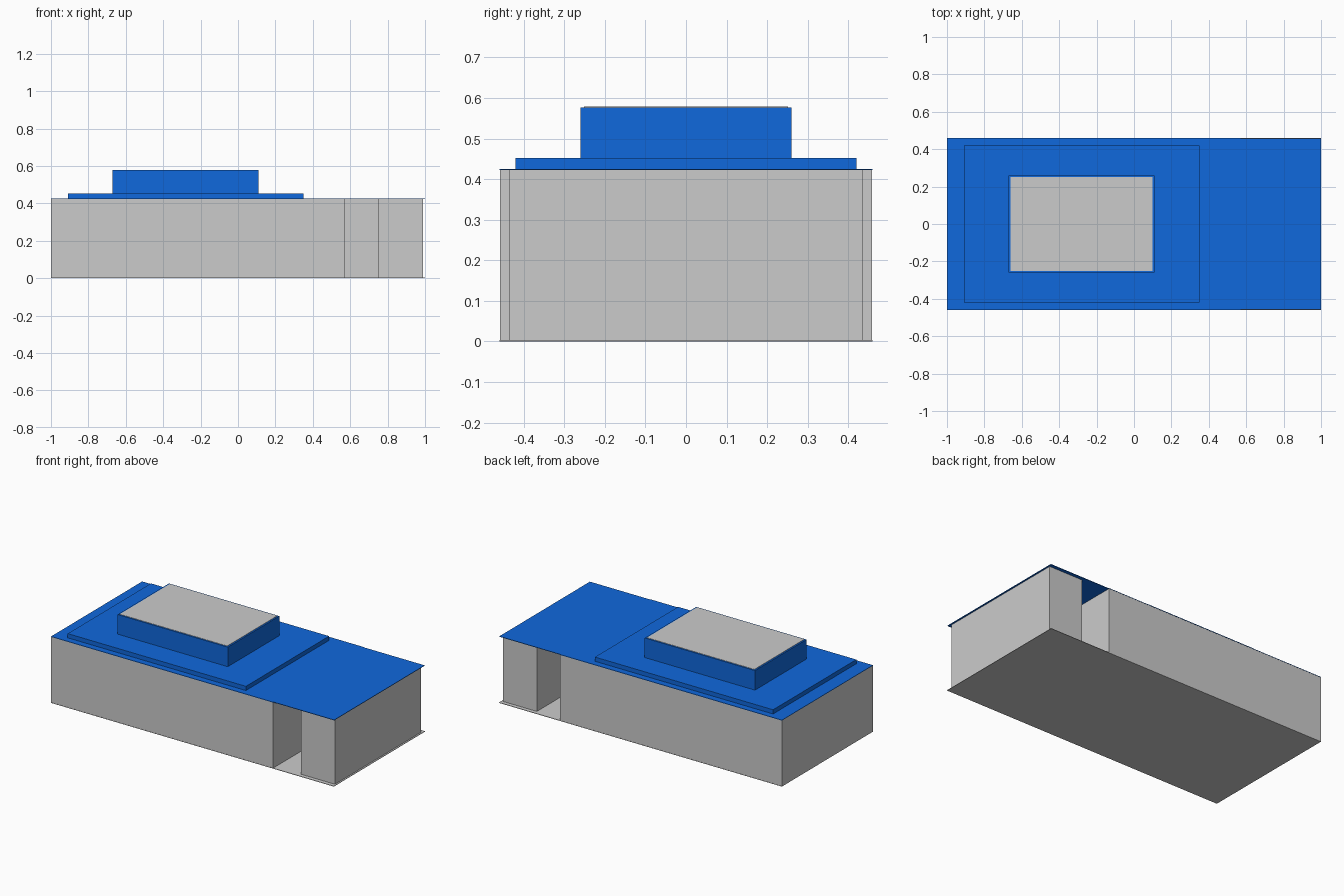
import bpy, bmesh
from mathutils import Vector

if "Cube" in bpy.data.objects:
    bpy.data.objects.remove(bpy.data.objects["Cube"])

blue = bpy.data.materials.new("blue_roof")
blue.diffuse_color = (0.005, 0.14, 0.72, 1)
blue.use_nodes = True
blue.node_tree.nodes["Principled BSDF"].inputs["Base Color"].default_value = blue.diffuse_color


def box(name, x, y, z, mat=None):
    """Axis-aligned box from (min, max) ranges."""
    bm = bmesh.new()
    bmesh.ops.create_cube(bm, size=1)
    lo, hi = Vector((x[0], y[0], z[0])), Vector((x[1], y[1], z[1]))
    bmesh.ops.scale(bm, vec=hi - lo, verts=bm.verts)
    bmesh.ops.translate(bm, vec=(lo + hi) / 2, verts=bm.verts)
    mesh = bpy.data.meshes.new(name)
    bm.to_mesh(mesh)
    bm.free()
    obj = bpy.data.objects.new(name, mesh)
    bpy.context.collection.objects.link(obj)
    if mat:
        mesh.materials.append(mat)
    return obj


def centred(half):
    return (-half, half)


ROOF = 0.422

# Ground slab and the walled blocks, with a recess on each side between them
box("floor", (-1, 1), centred(0.46), (0, 0.003))
box("main_hall", (-1, 0.57), centred(0.459), (0.003, ROOF))
box("end_block", (0.75, 0.99), centred(0.435), (0.003, ROOF))
box("link_wall", (0.57, 0.75), centred(0.1), (0.003, ROOF))

# Main roof sheet, overhanging the end block
box("main_roof", (-1, 0.57), centred(0.46), (ROOF, 0.425), blue)
box("end_roof", (0.57, 1), centred(0.457), (ROOF, 0.425), blue)

# Stepped upper roof with a grey cap
box("roof_step", (-0.91, 0.35), centred(0.42), (0.425, 0.452), blue)
box("upper_block", (-0.67, 0.11), centred(0.26), (0.452, 0.577), blue)
box("upper_cap", (-0.66, 0.10), centred(0.252), (0.577, 0.579))
